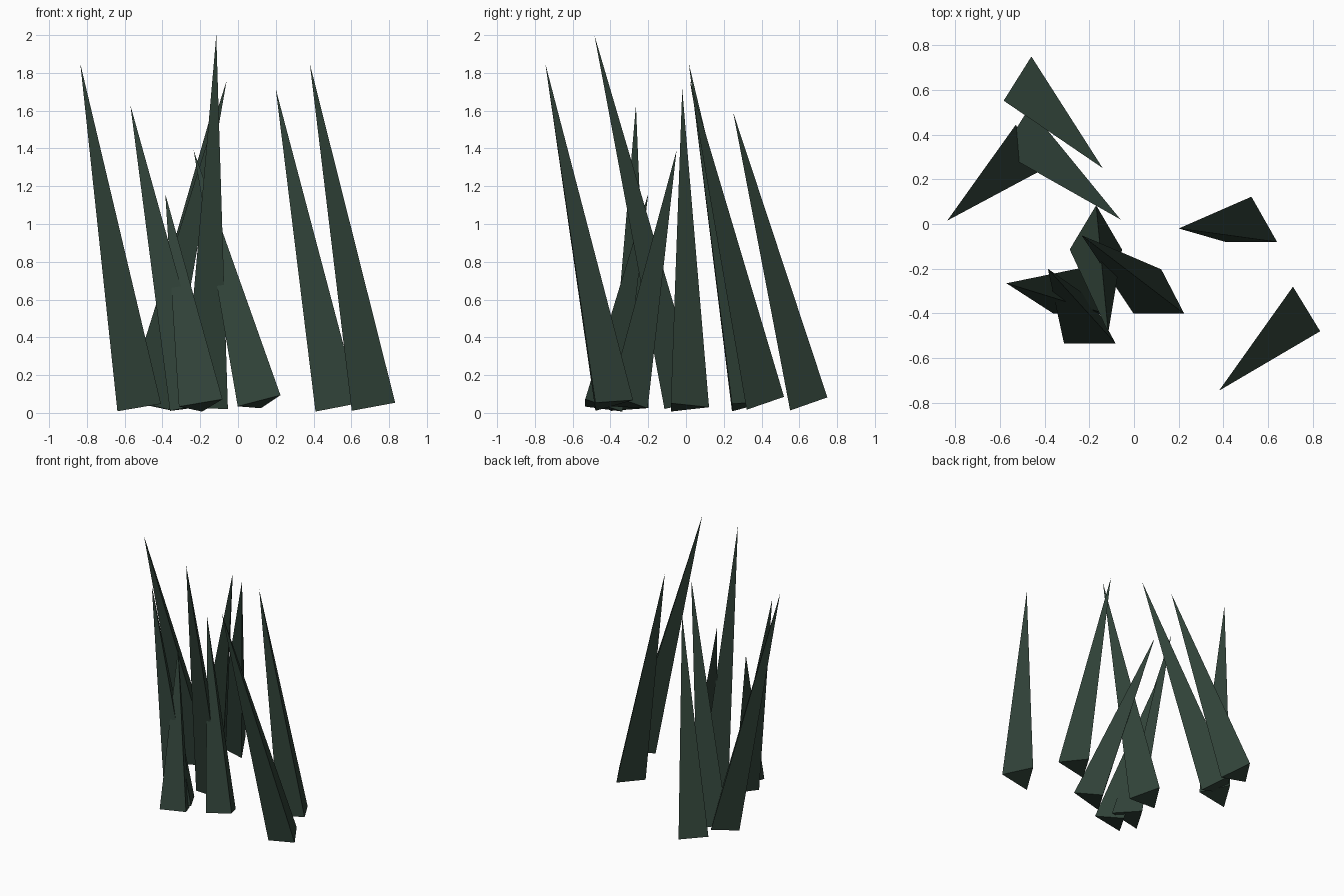
import bpy
from math import asin, atan2
from mathutils import Vector

if "Cube" in bpy.data.objects:
    bpy.data.objects.remove(bpy.data.objects["Cube"])

# dark green of every blade
mat = bpy.data.materials.new("dark_green")
mat.diffuse_color = (0.03, 0.055, 0.04, 1)
mat.use_nodes = True
mat.node_tree.nodes["Principled BSDF"].inputs["Base Color"].default_value = mat.diffuse_color

# base centre x, y, then tip x, y, z
BLADES = [
    (-0.465, 0.617, -0.14, 0.25, 1.59),
    (-0.475, 0.387, -0.06, 0.02, 1.76),
    (-0.525, 0.310, -0.835, 0.015, 1.85),
    (0.525, -0.013, 0.20, -0.02, 1.715),
    (0.715, -0.413, 0.38, -0.745, 1.85),
    (-0.245, -0.333, -0.57, -0.265, 1.63),
    (-0.170, -0.048, -0.115, -0.485, 2.0),
    (0.115, -0.335, -0.235, -0.05, 1.39),
    (-0.195, -0.468, -0.385, -0.20, 1.16),
]
LIFT = 0.014


def blade(i, bx, by, tx, ty, tz):
    """Three-sided spike, tilted about its middle so the base is square to its axis."""
    a = tz - LIFT
    dz = a - ((tx - bx) ** 2 + (ty - by) ** 2) / (4 * a)
    base, tip = Vector((bx, by, tz - dz)), Vector((tx, ty, tz))
    axis = tip - base
    d = axis.normalized()
    bpy.ops.mesh.primitive_cone_add(
        vertices=3, radius1=0.135, radius2=0, depth=axis.length,
        location=(base + tip) / 2,
        rotation=(-asin(d.y), atan2(d.x, d.z), 0))
    ob = bpy.context.object
    ob.name = f"grass_blade_{i}"
    ob.data.materials.append(mat)


# tuft of blades
for i, b in enumerate(BLADES, 1):
    blade(i, *b)
